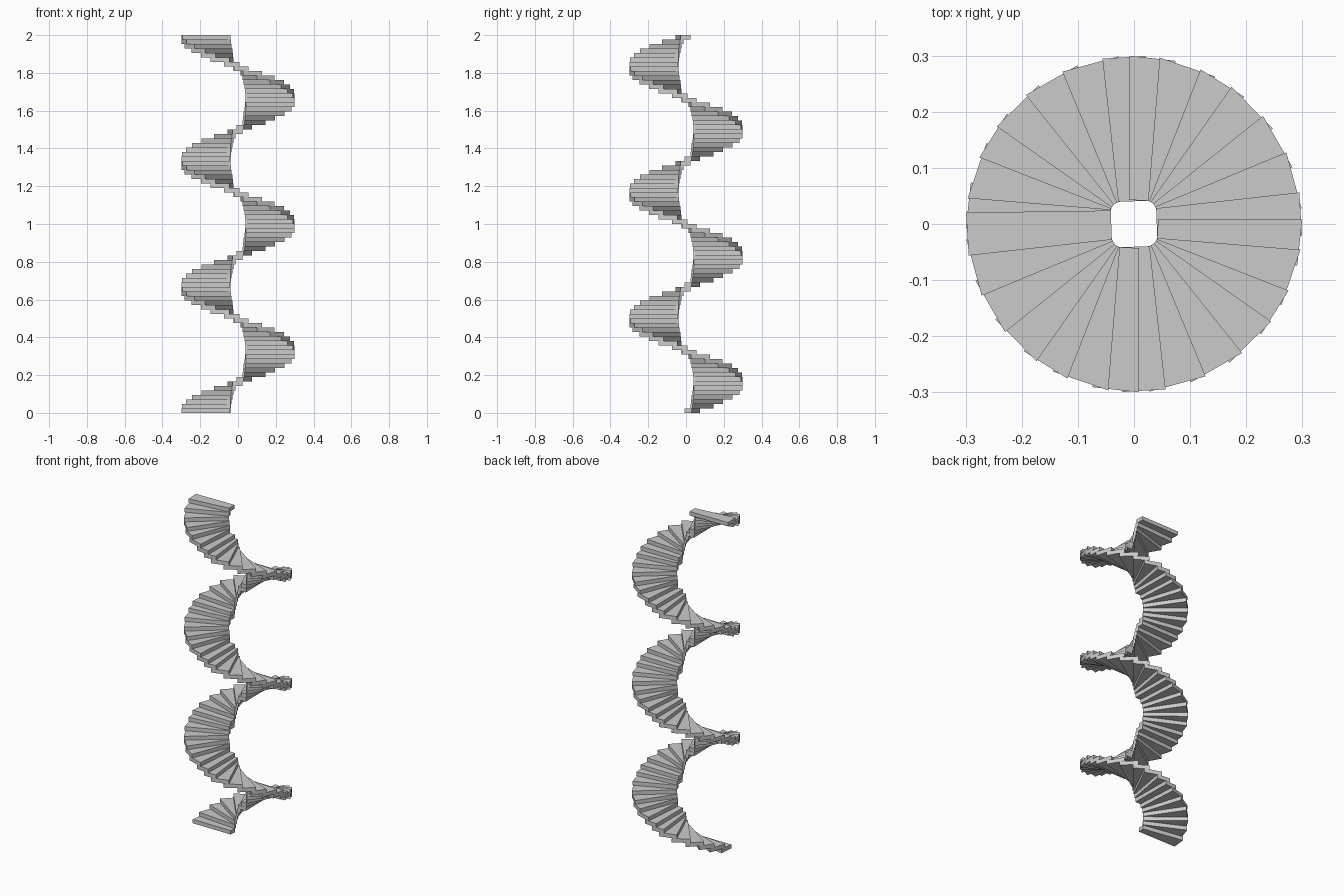
import bpy, bmesh
from math import radians, cos, sin, pi

if "Cube" in bpy.data.objects:
    bpy.data.objects.remove(bpy.data.objects["Cube"])

QUARTERS = 12
RISE = 2.0 / (QUARTERS * 7)
R = 0.3

# one quarter turn: (trailing inner, trailing outer angle, leading inner) per tread
TREADS = [
    ((-0.009, 0.043), 91.6, (0.030, 0.041)),
    ((0.025, 0.041), 81.2, (0.034, 0.038)),
    ((0.027, 0.041), 66.7, (0.038, 0.034)),
    ((0.030, 0.040), 54.6, (0.040, 0.030)),
    ((0.034, 0.036), 40.0, (0.042, 0.025)),
    ((0.038, 0.031), 25.2, (0.043, 0.012)),
    ((0.040, 0.028), 10.8, (0.041, -0.024)),
]


def rim(deg):
    a = radians(deg)
    return (R * cos(a), R * sin(a))


def add_tread(bm, pts, z0, z1):
    """Extruded four-sided tread."""
    low = [bm.verts.new((x, y, z0)) for x, y in pts]
    top = [bm.verts.new((x, y, z1)) for x, y in pts]
    bm.faces.new(low[::-1])
    bm.faces.new(top)
    for i in range(4):
        j = (i + 1) % 4
        bm.faces.new((low[i], low[j], top[j], top[i]))


# quarter-turn flight of seven winder treads
bm = bmesh.new()
for i, (inner, angle, lead_inner) in enumerate(TREADS):
    following = TREADS[i + 1][1] if i < 6 else TREADS[0][1] - 90
    pts = [inner, lead_inner, rim(following - 5.5), rim(angle)]
    add_tread(bm, pts, i * RISE, (i + 1) * RISE)
bmesh.ops.recalc_face_normals(bm, faces=bm.faces[:])
mesh = bpy.data.meshes.new("quarter_flight")
bm.to_mesh(mesh)
bm.free()

# three clockwise turns stacked from the quarter flight
for k in range(QUARTERS):
    ob = bpy.data.objects.new(f"quarter_flight_{k + 1}", mesh)
    ob.location.z = k * 7 * RISE
    ob.rotation_euler.z = pi / 2 * (1 - k)
    bpy.context.collection.objects.link(ob)
